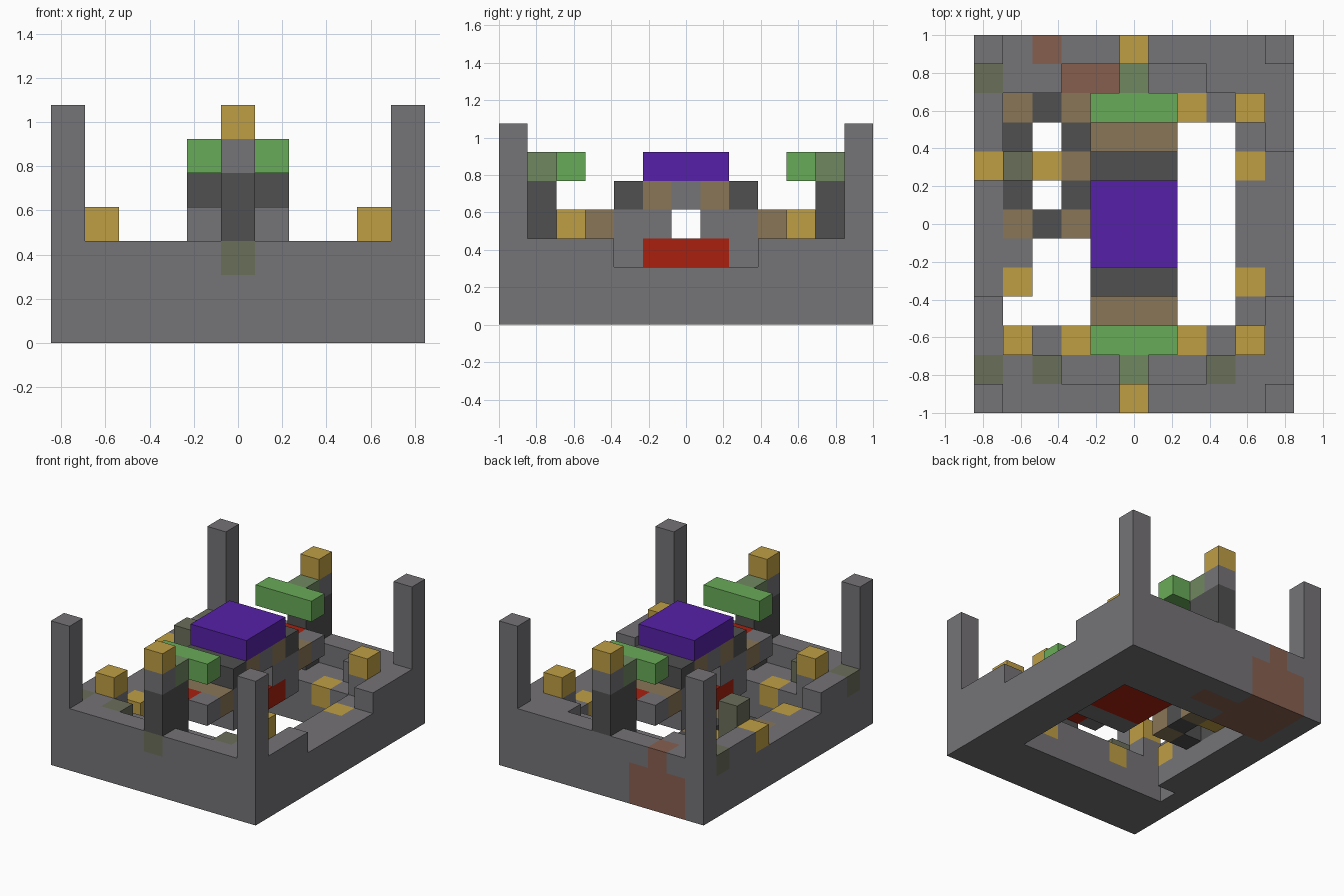
import bpy
import bmesh
from mathutils import Vector

cube = bpy.data.objects.get("Cube")
if cube:
    bpy.data.objects.remove(cube, do_unlink=True)

UNIT = 2 / 13
NX, NY = 11, 13

# Flat colours
PALETTE = {
    "stone_grey": "757376", "dark_grey": "505050", "brass_yellow": "BF9E45",
    "leaf_green": "69AB58", "sage_green": "708860", "royal_purple": "5621A8",
    "signal_red": "A8200F", "tan_brown": "897657", "moss_olive": "6A6E5A",
    "rust_brown": "875F50",
}


def linear(c):
    return c / 12.92 if c <= 0.04045 else ((c + 0.055) / 1.055) ** 2.4


materials = {}
for label, code in PALETTE.items():
    rgb = [linear(int(code[i:i + 2], 16) / 255) for i in (0, 2, 4)]
    mat = bpy.data.materials.new(label)
    mat.use_nodes = True
    mat.diffuse_color = (*rgb, 1)
    shader = mat.node_tree.nodes["Principled BSDF"]
    shader.inputs["Base Color"].default_value = (*rgb, 1)
    shader.inputs["Roughness"].default_value = 0.8
    materials[label] = mat

# Each block cell holds its part name and colour
cells = {}


def span(v):
    return range(v[0], v[1] + 1) if isinstance(v, tuple) else (v,)


def block(part, colour, xs, ys, zs, both_ends=False):
    for x in span(xs):
        for y in span(ys):
            for z in span(zs):
                cells[x, y, z] = (part, colour)
                if both_ends:
                    cells[x, NY - 1 - y, z] = (part, colour)


def carve(xs, ys, zs):
    for x in span(xs):
        for y in span(ys):
            for z in span(zs):
                cells.pop((x, y, z), None)


def paint(colour, xs, ys, zs):
    for x in span(xs):
        for y in span(ys):
            for z in span(zs):
                if (x, y, z) in cells:
                    cells[x, y, z] = (cells[x, y, z][0], colour)


# Base: solid slab, open middle, notched side walls, lowered inner ledges
G = "stone_grey"
block("base", G, (0, 10), (0, 12), (0, 2))
carve((2, 8), (3, 9), (0, 2))
carve(1, 3, (0, 2))
for side in (0, 10):
    carve(side, (4, 8), 2)
for inner in (1, 9):
    carve(inner, (3, 9), 2)
for y in (1, 11):
    carve((3, 7), y, 2)
for y in (2, 10):
    carve((2, 8), y, 2)
carve((1, 3), 10, 2)

# Weathered patches on the base
for x, y in ((0, 1), (2, 1), (8, 1), (5, 0), (0, 11)):
    paint("moss_olive", x, y, 2)
paint("rust_brown", (1, 3), 12, (0, 1))
paint("rust_brown", 2, 12, 2)
paint("rust_brown", (1, 5), 11, 0)
paint("rust_brown", (3, 4), 11, 1)
paint("rust_brown", (1, 3), 10, 0)

# Corner posts
for x in (0, 10):
    block("corner_posts", G, x, 0, (3, 6), True)

# Brass fittings on the walls and ledges
Y = "brass_yellow"
block("fittings", Y, 9, 2, 3, True)
block("fittings", Y, 1, 2, 3)
block("fittings", Y, 7, 2, 1, True)
block("fittings", Y, 3, 2, 1)
block("fittings", Y, 9, 4, 1, True)
block("fittings", Y, 1, 4, 1)

# Wheel frame at the back right, with its axle
for y in (6, 10):
    block("wheel_frame", "dark_grey", 2, y, 1)
    for x in (1, 3):
        block("wheel_frame", "tan_brown", x, y, 1)
for x in (1, 3):
    for y in (7, 9):
        block("wheel_frame", "dark_grey", x, y, 1)
block("wheel_frame", "tan_brown", 3, 8, 1)
block("axle", Y, 2, 8, 1)
block("axle", "moss_olive", 1, 8, (1, 3))
block("axle", Y, 0, 8, 2)

# Pillars with arms at both ends
block("pillars", "dark_grey", 5, (0, 1), (3, 4), True)
block("pillars", "dark_grey", 5, 1, 2, True)
block("pillars", G, 5, 0, 5, True)
block("pillar_caps", Y, 5, 0, 6, True)
block("pillar_arms", "sage_green", 5, 1, 5, True)
block("crossbars", "leaf_green", (4, 6), 2, 5, True)

# Stepped central arch
block("arch", G, (4, 6), 2, 3, True)
block("arch", "signal_red", 5, 2, 3, True)
block("arch", "tan_brown", (4, 6), 3, 3, True)
block("arch", G, (4, 6), 4, (2, 3), True)
block("arch", "dark_grey", (4, 6), 4, 4, True)
block("arch", G, (4, 6), 5, 3, True)
block("arch", "tan_brown", (4, 6), 5, 4, True)
block("arch", G, (4, 6), 6, 4)
block("core", "signal_red", (4, 6), (5, 7), 2)
block("roof", "royal_purple", (4, 6), (5, 7), 5)

# Turn every part into one mesh of its exposed faces
for part in sorted({p for p, c in cells.values()}):
    own = {k: c for k, (p, c) in cells.items() if p == part}
    slots = sorted(set(own.values()))
    mesh = bpy.data.meshes.new(part)
    for colour in slots:
        mesh.materials.append(materials[colour])
    bm = bmesh.new()
    for key, colour in own.items():
        centre = Vector(key) + Vector((0.5 - NX / 2, 0.5 - NY / 2, 0.5))
        for axis in range(3):
            for sign in (-1, 1):
                normal = Vector((0, 0, 0))
                normal[axis] = sign
                if tuple(int(a + b) for a, b in zip(key, normal)) in cells:
                    continue
                u = Vector((0, 0, 0))
                u[(axis + 1) % 3] = 0.5
                v = normal.cross(u)
                mid = centre + normal / 2
                ring = (mid - u - v, mid + u - v, mid + u + v, mid - u + v)
                face = bm.faces.new([bm.verts.new(p * UNIT) for p in ring])
                face.material_index = slots.index(colour)
    bmesh.ops.remove_doubles(bm, verts=bm.verts, dist=0.001)
    bm.to_mesh(mesh)
    bm.free()
    bpy.context.collection.objects.link(bpy.data.objects.new(part, mesh))
